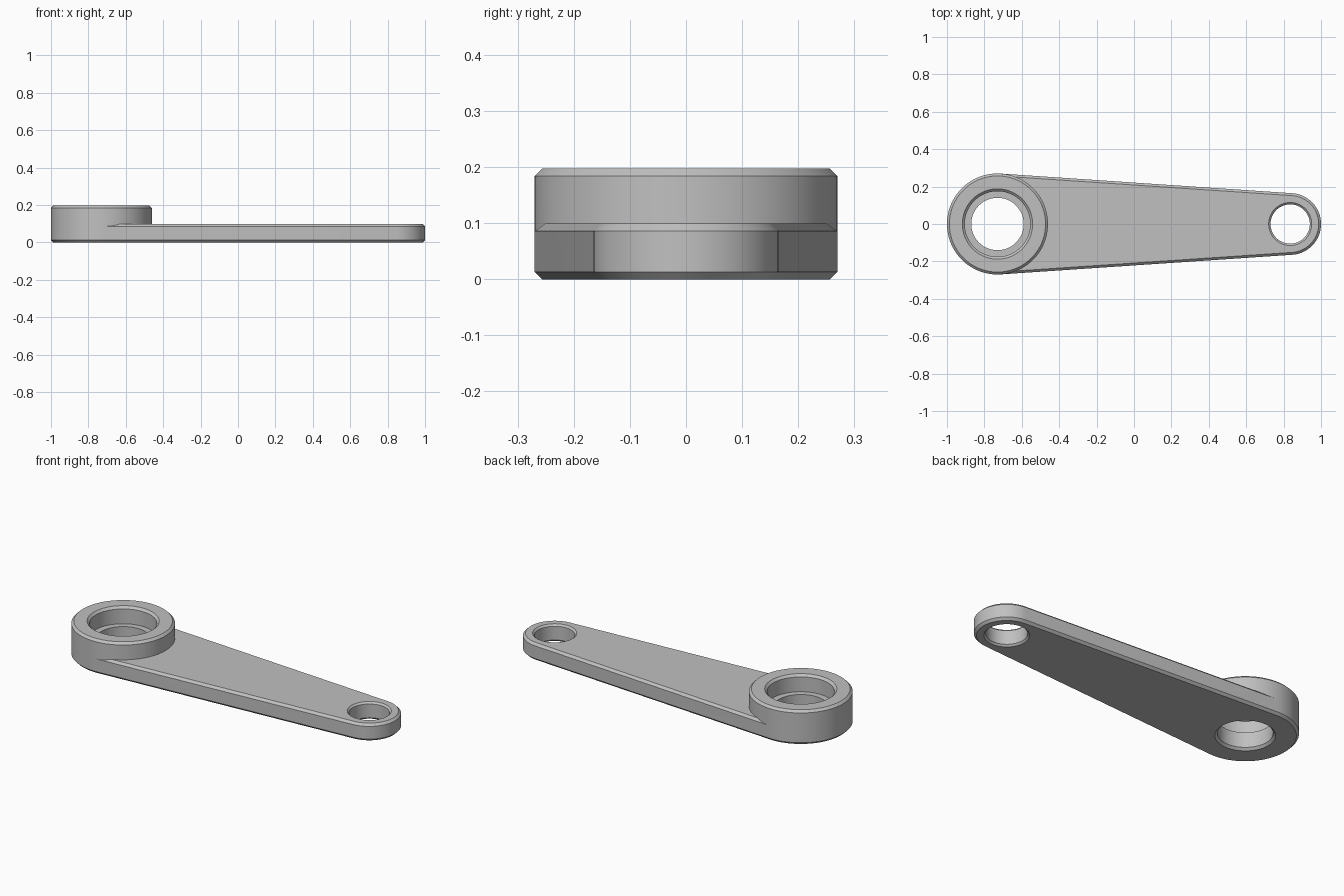
import bpy, bmesh, math

if "Cube" in bpy.data.objects:
    bpy.data.objects.remove(bpy.data.objects["Cube"], do_unlink=True)

BIG_X, BIG_R = -0.73, 0.27
END_X, END_R = 0.835, 0.165
PLATE_H, BOSS_H, CH = 0.099, 0.197, 0.013
TANGENT = math.acos((BIG_R - END_R) / (END_X - BIG_X))
STEPS = 48

steel = bpy.data.materials.new("plain grey metal")
steel.use_nodes = True
steel.diffuse_color = (0.53, 0.53, 0.53, 1)
steel.node_tree.nodes["Principled BSDF"].inputs["Base Color"].default_value = steel.diffuse_color


def arc(cx, r, start, end):
    """Points along an arc, both ends included."""
    turns = [start + (end - start) * i / STEPS for i in range(STEPS + 1)]
    return [(cx + r * math.cos(a), r * math.sin(a)) for a in turns]


def circle(cx, r):
    """Full circle with vertices exactly on the tangent points."""
    return (arc(cx, r, -TANGENT, TANGENT)[:-1]
            + arc(cx, r, TANGENT, 2 * math.pi - TANGENT)[:-1])


def arm_outline(inset):
    """Small rounded end joined by tangent lines to the big end."""
    big = arc(BIG_X, BIG_R - inset, TANGENT, -TANGENT)
    return arc(END_X, END_R - inset, -TANGENT, TANGENT) + [big[0], big[-1]]


def loft(name, layers):
    """Closed solid from (outline, height) layers."""
    bm = bmesh.new()
    rings = [[bm.verts.new((x, y, z)) for x, y in pts] for pts, z in layers]
    for low, high in zip(rings, rings[1:]):
        for i in range(len(low)):
            j = (i + 1) % len(low)
            bm.faces.new((low[i], low[j], high[j], high[i]))
    bm.faces.new(rings[0][::-1])
    bm.faces.new(rings[-1])
    bmesh.ops.recalc_face_normals(bm, faces=bm.faces)
    mesh = bpy.data.meshes.new(name)
    bm.to_mesh(mesh)
    bm.free()
    mesh.materials.append(steel)
    obj = bpy.data.objects.new(name, mesh)
    bpy.context.collection.objects.link(obj)
    return obj


def turned(name, cx, profile):
    return loft(name, [(circle(cx, r), z) for r, z in profile])


def combine(target, other, operation):
    """Apply a boolean and drop the helper."""
    mod = target.modifiers.new(operation.lower(), "BOOLEAN")
    mod.operation, mod.solver, mod.object = operation, "EXACT", other
    other.hide_render = True
    bpy.context.view_layer.objects.active = target
    bpy.ops.object.modifier_apply(modifier=mod.name)
    bpy.data.objects.remove(other, do_unlink=True)


# Tapered arm with chamfered edges
lever = loft("lever_arm", [(arm_outline(CH), 0), (arm_outline(0), CH),
                           (arm_outline(0), PLATE_H - CH), (arm_outline(CH), PLATE_H)])

# Raised round boss
boss = turned("boss", BIG_X, [(BIG_R - CH, 0), (BIG_R, CH),
                              (BIG_R, BOSS_H - CH), (BIG_R - CH, BOSS_H)])
combine(lever, boss, "UNION")

# Stepped bore through the boss; the chamfers run past the surface
BORE, RECESS, PIN, OUT = 0.14, 0.175, 0.105, 0.01
bore = turned("boss_bore", BIG_X, [
    (BORE + CH + OUT, -OUT), (BORE, CH), (BORE, PLATE_H), (RECESS, PLATE_H),
    (RECESS, BOSS_H - CH), (RECESS + CH + OUT, BOSS_H + OUT)])
combine(lever, bore, "DIFFERENCE")

# Pin hole at the small end
pin = turned("pin_hole", END_X, [
    (PIN + OUT * 2, -OUT), (PIN, OUT),
    (PIN, PLATE_H - OUT), (PIN + OUT * 2, PLATE_H + OUT)])
combine(lever, pin, "DIFFERENCE")

# Smooth round walls, crisp chamfer edges
bpy.ops.object.select_all(action="DESELECT")
lever.select_set(True)
bpy.context.view_layer.objects.active = lever
bpy.ops.object.shade_smooth_by_angle(angle=math.radians(25))
